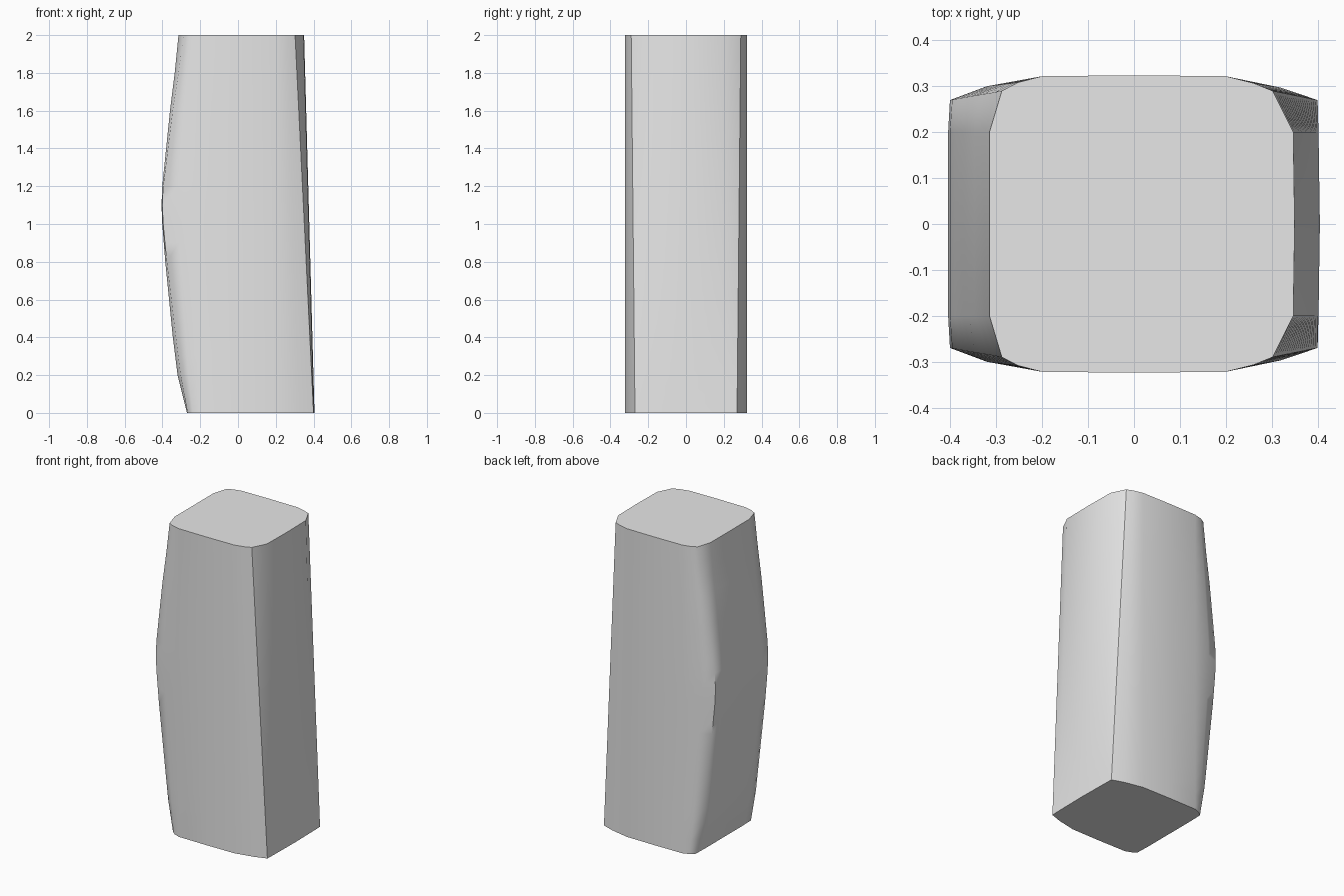
import bpy
import bmesh

cube = bpy.data.objects.get("Cube")
if cube:
    bpy.data.objects.remove(cube, do_unlink=True)

grey = bpy.data.materials.new("light grey")
grey.use_nodes = True
grey.diffuse_color = (0.8, 0.8, 0.8, 1)
grey.node_tree.nodes["Principled BSDF"].inputs["Base Color"].default_value = (0.8, 0.8, 0.8, 1)

HEIGHT = 2.0
STEPS = 20
# Bulging side: height, face x, corner setback, corner y
BULGE = [(0, -.27, .003, .285), (.2, -.32, .016, .282), (.4, -.345, .016, .278),
         (.8, -.385, .008, .272), (1, -.401, .005, .27), (1.1, -.405, .004, .27),
         (1.2, -.401, .005, .271), (1.6, -.36, .014, .28), (1.8, -.335, .02, .285),
         (2, -.315, .027, .29)]


def mix(a, b, t):
    return a + (b - a) * t


def bulge_at(z):
    """Interpolate the bulging side at one height."""
    for a, b in zip(BULGE, BULGE[1:]):
        if z <= b[0] + 1e-6:
            t = (z - a[0]) / (b[0] - a[0])
            return [mix(p, q, t) for p, q in zip(a[1:], b[1:])]


def half_section(z):
    """Half outline, from the straight side round to the bulging side."""
    t = z / HEIGHT
    face = mix(.405, .35, t)
    corner_x, corner_y = mix(.4, .302, t), mix(.27, .29, t)
    left, setback, left_y = bulge_at(z)
    left_corner = left + setback
    return [(face, 0), (face - .003, .2), (corner_x, corner_y),
            (mix(.2, corner_x, .6), mix(.322, corner_y, .48)),
            (.2, .322), (0, .324), (-.2, .322),
            (mix(-.2, left_corner, .6), mix(.322, left_y, .42)),
            (left_corner, left_y), (left, .2), (left, 0)]


# Column body lofted through mirrored sections
bm = bmesh.new()
rings = []
for i in range(STEPS + 1):
    z = HEIGHT * i / STEPS
    half = half_section(z)
    outline = half + [(x, -y) for x, y in reversed(half[1:-1])]
    rings.append([bm.verts.new((x, y, z)) for x, y in outline])

count = len(rings[0])
for low, high in zip(rings, rings[1:]):
    for j in range(count):
        k = (j + 1) % count
        bm.faces.new((low[j], low[k], high[k], high[j])).smooth = True

# Flat end caps with crisp rims
for cap in (bm.faces.new(rings[-1]), bm.faces.new(reversed(rings[0]))):
    cap.smooth = False
    for edge in cap.edges:
        edge.smooth = False

# Crisp corners: full height on the straight side, middle only on the bulge
for low, high in zip(rings, rings[1:]):
    in_middle = .7 < low[0].co.z < 1.15
    for j in (2, count - 2) + ((8, count - 8) if in_middle else ()):
        bm.edges.get((low[j], high[j])).smooth = False

bmesh.ops.recalc_face_normals(bm, faces=bm.faces)
mesh = bpy.data.meshes.new("column_body")
bm.to_mesh(mesh)
bm.free()
mesh.materials.append(grey)
bpy.context.collection.objects.link(bpy.data.objects.new("column_body", mesh))
